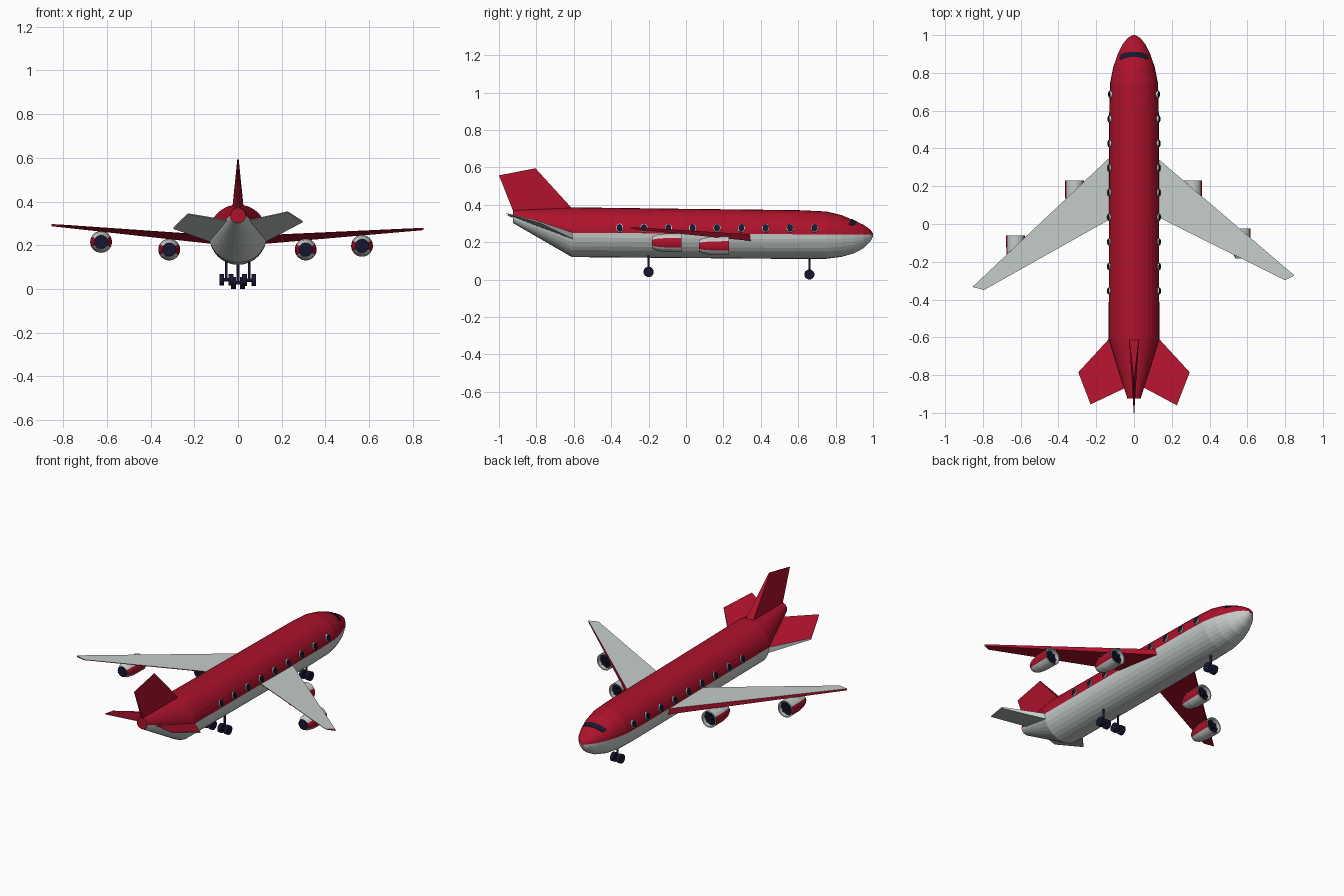
import bpy, bmesh
from math import sin, cos, pi, radians
from mathutils import Vector

if "Cube" in bpy.data.objects:
    bpy.data.objects.remove(bpy.data.objects["Cube"])


def material(name, rgb):
    m = bpy.data.materials.new(name)
    m.diffuse_color = (*rgb, 1)
    m.use_nodes = True
    m.node_tree.nodes["Principled BSDF"].inputs["Base Color"].default_value = m.diffuse_color
    return m


RED, GREY, NAVY = 0, 1, 2
MATS = [material("red_paint", (0.42, 0.006, 0.025)),
        material("pale_grey_paint", (0.56, 0.61, 0.59)),
        material("dark_navy", (0.008, 0.008, 0.03))]


def finish(name, bm):
    bmesh.ops.recalc_face_normals(bm, faces=bm.faces)
    me = bpy.data.meshes.new(name)
    bm.to_mesh(me)
    bm.free()
    for m in MATS:
        me.materials.append(m)
    ob = bpy.data.objects.new(name, me)
    bpy.context.collection.objects.link(ob)
    return ob


def section_point(ring, a, grow=1.0):
    y, rx, zc, up, down = ring
    return Vector((rx * cos(a) * grow, y,
                   zc + (up if sin(a) > 0 else down) * sin(a) * grow))


def loft(name, rings, colour, n=32, x=0.0):
    """Skin rings (y, half width, mid z, height above, depth below)."""
    bm = bmesh.new()
    loops = [[bm.verts.new(section_point(r, 2 * pi * k / n) + Vector((x, 0, 0)))
              for k in range(n)] for r in rings]
    for i in range(len(rings) - 1):
        for k in range(n):
            j = (k + 1) % n
            f = bm.faces.new((loops[i][k], loops[i][j], loops[i + 1][j], loops[i + 1][k]))
            f.material_index = colour(i, 2 * pi * (k + 0.5) / n)
    for loop, i in ((loops[0], -1), (loops[-1], len(rings))):
        bm.faces.new(loop).material_index = colour(i, pi / 2)
    return finish(name, bm)


def slab(name, corners, axis, top, rest):
    """Tapered plate: corners (x, y, z, thickness) thickened along axis."""
    bm = bmesh.new()
    ax = Vector(axis)
    lo = [bm.verts.new(Vector(c[:3]) - ax * c[3] / 2) for c in corners]
    hi = [bm.verts.new(Vector(c[:3]) + ax * c[3] / 2) for c in corners]
    bm.faces.new(hi).material_index = top
    bm.faces.new(lo).material_index = rest
    for k in range(4):
        j = (k + 1) % 4
        bm.faces.new((lo[k], lo[j], hi[j], hi[k])).material_index = rest
    return finish(name, bm)


def cylinder(name, loc, radius, depth, rot=(0, 0, 0), scale=(1, 1, 1), mat=NAVY, n=20):
    bpy.ops.mesh.primitive_cylinder_add(vertices=n, radius=radius, depth=depth,
                                        location=loc, rotation=rot)
    ob = bpy.context.object
    ob.name = name
    ob.scale = scale
    ob.data.materials.append(MATS[mat])


# Fuselage: red upper half, grey lower half, red tail cap
spec = [(-0.925, 0.035, 0.335, 0.370, 0.302), (-0.61, 0.134, 0.250, 0.386, 0.120),
        (0.0, 0.133, 0.246, 0.378, 0.115), (0.60, 0.131, 0.242, 0.371, 0.110),
        (0.75, 0.126, 0.242, 0.364, 0.111), (0.83, 0.110, 0.242, 0.345, 0.121),
        (0.90, 0.086, 0.242, 0.316, 0.141), (0.95, 0.061, 0.242, 0.292, 0.168),
        (0.985, 0.033, 0.241, 0.268, 0.202), (1.0, 0.008, 0.240, 0.246, 0.230)]
body = [(y, rx, zc, t - zc, zc - b) for y, rx, zc, t, b in spec]
loft("fuselage", body, lambda i, a: RED if i < 0 or sin(a) > 0 else GREY)


def body_ring(y):
    for p, q in zip(body, body[1:]):
        if p[0] <= y <= q[0]:
            t = (y - p[0]) / (q[0] - p[0])
            return [u + (v - u) * t for u, v in zip(p, q)]


# Cockpit windscreen wrapped over the nose
bm = bmesh.new()
rows = []
for k in range(15):
    a = radians(38 + 104 * k / 14)
    y0 = 0.870 + 0.014 * (sin(a) - 0.62) / 0.38
    rows.append([bm.verts.new(section_point(body_ring(y0 + d), a, g))
                 for d, g in ((0, 0.98), (0, 1.03), (0.028, 1.03), (0.028, 0.98))])
for p, q in zip(rows, rows[1:]):
    for k in range(4):
        bm.faces.new((p[k], p[(k + 1) % 4], q[(k + 1) % 4], q[k])).material_index = NAVY
for r in (rows[0], rows[-1]):
    bm.faces.new(r).material_index = NAVY
finish("windscreen", bm)

# Cabin windows with grey rims on both sides
tilt = radians(13)
for side in (-1, 1):
    for k in range(9):
        y = -0.355 + 0.1302 * k
        x = side * (body_ring(y)[1] - 0.006)
        rot = (0, side * (pi / 2 - tilt), 0)
        cylinder("window_rim", (x, y, 0.274), 0.019, 0.018, rot, (1.25, 1, 1), GREY)
        cylinder("window_pane", (x, y, 0.274), 0.0155, 0.022, rot, (1.3, 1, 1), NAVY)

# Swept wings: grey on top, red edges and underside (slightly uneven sides)
UP = (0, 0, 1)
slab("right_wing", [(0.11, 0.36, 0.223, 0.036), (0.85, -0.273, 0.274, 0.010),
                    (0.80, -0.298, 0.276, 0.003), (0.11, 0.045, 0.244, 0.004)], UP, GREY, RED)
slab("left_wing", [(-0.11, 0.37, 0.223, 0.036), (-0.855, -0.333, 0.292, 0.010),
                   (-0.795, -0.35, 0.292, 0.003), (-0.11, 0.035, 0.244, 0.004)], UP, GREY, RED)

# Tailplanes: red on top, grey beneath
slab("right_tailplane", [(0.125, -0.60, 0.232, 0.035), (0.295, -0.785, 0.308, 0.008),
                         (0.227, -0.96, 0.353, 0.004), (0.04, -0.86, 0.312, 0.004)], UP, RED, GREY)
slab("left_tailplane", [(-0.125, -0.60, 0.232, 0.035), (-0.295, -0.785, 0.278, 0.008),
                        (-0.23, -0.955, 0.344, 0.004), (-0.04, -0.865, 0.312, 0.004)], UP, RED, GREY)

# Tail fin with a broad leading edge
slab("tail_fin", [(0, -0.60, 0.370, 0.052), (0, -0.805, 0.595, 0.006),
                  (0, -1.0, 0.557, 0.003), (0, -0.92, 0.355, 0.012)], (1, 0, 0), RED, RED)


# Engines: red flanks, grey top and bottom, dark intake and exhaust
def engine_colour(i, a):
    if i < 0 or i > 4:
        return NAVY
    if i > 2:
        return GREY
    return GREY if abs(sin(a)) > 0.6 else RED


for name, x, y, z in (("right_inner", 0.31, 0.23, 0.180), ("right_outer", 0.568, -0.023, 0.197),
                      ("left_inner", -0.315, 0.23, 0.180), ("left_outer", -0.627, -0.06, 0.215)):
    prof = [(-0.16, 0.031), (-0.135, 0.042), (-0.09, 0.049), (0, 0.050), (0, 0.043),
            (-0.025, 0.043), (-0.025, 0.014), (-0.006, 0.003)]
    loft(name + "_engine", [(y + d, r, z, r, r) for d, r in prof], engine_colour, 24, x)
    # fan blades
    for k in range(4):
        cylinder(name + "_fan_blade", (x, y - 0.02, z), 0.003, 0.084,
                 (0, k * pi / 4, 0), n=6)

# Landing gear: strut, axle and a wheel pair each
for name, x, y, z in (("nose", 0, 0.66, 0.027), ("right_main", 0.051, -0.20, 0.040),
                      ("left_main", -0.053, -0.20, 0.042)):
    cylinder(name + "_gear_strut", (x, y, (z + 0.13) / 2), 0.006, 0.13 - z, n=12)
    cylinder(name + "_gear_axle", (x, y, z), 0.008, 0.05, (0, pi / 2, 0), n=12)
    for s in (-1, 1):
        cylinder(name + "_wheel", (x + s * 0.021, y, z), 0.027, 0.022, (0, pi / 2, 0))
